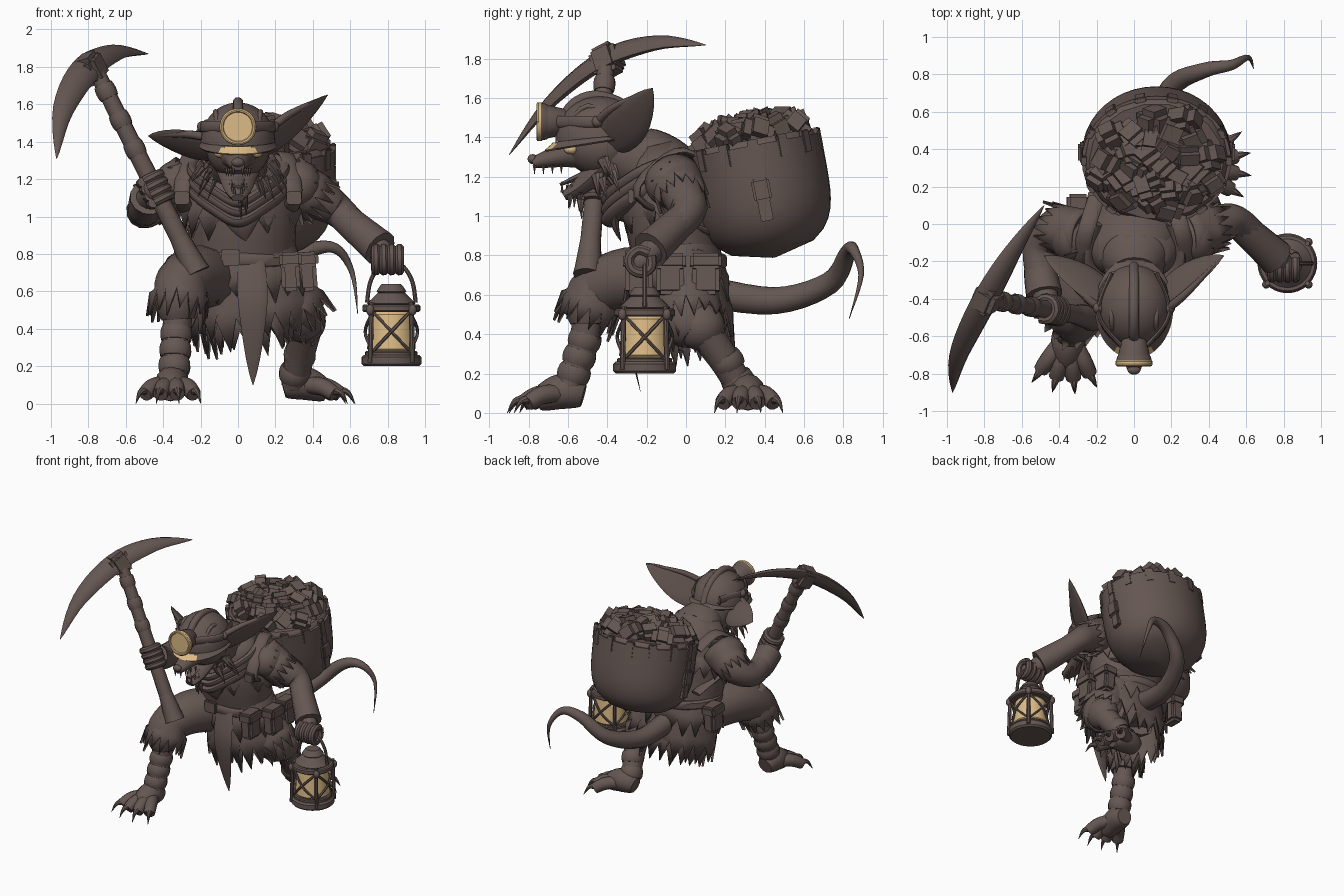
import bpy, bmesh, math, random
from math import sin, cos, pi, tau
from mathutils import Vector, Matrix

random.seed(4)
old = bpy.data.objects.get("Cube")
if old:
    bpy.data.objects.remove(old)
SIDE, UP = Vector((1, 0, 0)), Vector((0, 0, 1))


def material(name, *rgb):
    m = bpy.data.materials.new(name)
    m.use_nodes = True
    m.diffuse_color = (*rgb, 1)
    m.node_tree.nodes["Principled BSDF"].inputs["Base Color"].default_value = (*rgb, 1)
    return m


BROWN = material("dark brown", .13, .095, .085)
GLOW = material("warm tan", .72, .5, .24)


def finish(name, bm, mat=BROWN, matrix=None, angle=40):
    if matrix:
        bm.transform(matrix)
    bmesh.ops.recalc_face_normals(bm, faces=bm.faces)
    mesh = bpy.data.meshes.new(name)
    bm.to_mesh(mesh)
    bm.free()
    mesh.materials.append(mat)
    mesh.shade_smooth()
    mesh.set_sharp_from_angle(angle=math.radians(angle))
    part = bpy.data.objects.new(name, mesh)
    bpy.context.collection.objects.link(part)
    return part


def skin(bm, rings, cap=True):
    for low, high in zip(rings, rings[1:]):
        for i in range(len(low)):
            bm.faces.new((low[i - 1], low[i], high[i], high[i - 1]))
    if cap:
        bm.faces.new(rings[0])
        bm.faces.new(rings[-1])


def ring(bm, center, u, v, segs):
    return [bm.verts.new(center + u * cos(tau * j / segs) + v * sin(tau * j / segs)) for j in range(segs)]


def tube(name, pts, start, end=None, bulge=0, flat=1, up=(.3, .5, .8), segs=12, steps=5, mat=BROWN):
    """Rounded limb along a smooth path, tapering from start to end."""
    end = start if end is None else end
    knots = [Vector(p) for p in pts]
    knots = [knots[0], *knots, knots[-1]]
    path = []
    for a, b, c, d in zip(knots, knots[1:], knots[2:], knots[3:]):
        for s in range(steps):
            t = s / steps
            path.append(b + ((c - a) * t + (2 * a - 5 * b + 4 * c - d) * t ** 2 + (3 * b - a - 3 * c + d) * t ** 3) / 2)
    path.append(knots[-1])
    bm, rings, n, last = bmesh.new(), [], Vector(up), len(path) - 1
    for i, p in enumerate(path):
        t = i / last
        along = (path[min(i + 1, last)] - path[max(i - 1, 0)]).normalized()
        n = (n - along * n.dot(along)).normalized()
        r = max(start + (end - start) * t + bulge * sin(pi * t), .002)
        rings.append(ring(bm, p, n * r, along.cross(n) * r * flat, segs))
    skin(bm, rings)
    return finish(name, bm, mat)


def lathe(name, profile, matrix, segs=32, mat=BROWN):
    bm = bmesh.new()
    skin(bm, [ring(bm, UP * z, SIDE * r, UP.cross(SIDE) * r, segs) for r, z in profile])
    return finish(name, bm, mat, matrix)


def drum(name, matrix, low, high, bottom, top=None, mat=BROWN, segs=32):
    """Turned disc or cylinder with softened rims."""
    top = top or bottom
    soft = min(high - low, top) / 5
    return lathe(name, [(bottom - soft, low), (bottom, low + soft), (top, high - soft), (top - soft, high)], matrix, segs, mat)


def place(loc, rot=(0, 0, 0), scale=(1, 1, 1)):
    m = Matrix.Translation(loc)
    for angle, axis in zip(rot, "XYZ"):
        m = m @ Matrix.Rotation(angle, 4, axis)
    return m @ Matrix.Diagonal((*scale, 1))


def ball(name, loc, scale, mat=BROWN):
    bm = bmesh.new()
    bmesh.ops.create_uvsphere(bm, u_segments=20, v_segments=12, radius=1)
    return finish(name, bm, mat, place(loc, scale=scale))


def box(name, loc, size, rot=(0, 0, 0), base=Matrix(), soft=.2):
    bm = bmesh.new()
    bmesh.ops.create_cube(bm, size=1)
    bm.transform(Matrix.Diagonal((*size, 1)))
    bmesh.ops.bevel(bm, geom=bm.edges[:], offset=min(size) * soft, segments=2, affect='EDGES')
    return finish(name, bm, BROWN, base @ place(loc, rot))


def ragged(name, a, b, start, end, flat=1, jag=.08, up=SIDE, segs=40):
    """Torn cloth sleeve or skirt, spiky at its far end."""
    a, b = Vector(a), Vector(b)
    axis = (b - a).normalized()
    u = (Vector(up) - axis * axis.dot(Vector(up))).normalized()
    bm, rings = bmesh.new(), []
    for t in (0, .3, .7, 1):
        r = start + (end - start) * t ** .7
        rings.append(ring(bm, a.lerp(b, t), u * r, axis.cross(u) * r * flat, segs))
    for j, vert in enumerate(rings[-1]):
        vert.co += axis * jag * (random.uniform(.3, 1) if j % 2 else -.6)
        vert.co += (vert.co - b) * sin(j) * .06
    skin(bm, rings, cap=False)
    finish(name, bm, angle=60).modifiers.new("thickness", 'SOLIDIFY').thickness = .015


def tufts(name, loc, direction, count, length, spread):
    for _ in range(count):
        offset = Vector([random.uniform(-spread, spread) for _ in range(3)])
        root = Vector(loc) + offset
        tip = root + (Vector(direction).normalized() + offset * 3).normalized() * length * random.uniform(.7, 1.2)
        tube(name, [root, tip], length / 4, 0, flat=.5, segs=6, steps=2)


def wraps(name, a, b, radius, count):
    """Evenly spaced bandage rings along a limb or handle."""
    a, b = Vector(a), Vector(b)
    half = (b - a).normalized() * .04
    for k in range(count):
        p = a.lerp(b, k / (count - 1))
        tube(name, [p - half, p + half], radius, bulge=radius / 8, steps=4)


# Torso and clothing
tube("torso", [(.02, 0, .56), (.02, -.08, 1), (0, -.1, 1.2), (0, -.25, 1.38)], .25, .12, bulge=.1, flat=.8, up=SIDE, segs=24)
tube("neck", [(0, -.12, 1.24), (0, -.42, 1.35)], .18, .14)
ragged("shoulder_mantle", (0, -.16, 1.36), (0, -.07, 1), .17, .34, flat=.72)
ragged("tunic_hem", (.02, -.05, .9), (.04, -.03, .62), .25, .34, flat=.76)
ragged("skirt", (.04, -.03, .8), (.1, 0, .42), .27, .34, flat=.74, jag=.12)
ragged("under_skirt", (.04, 0, .7), (.1, .03, .36), .24, .28, flat=.8, jag=.1)
tube("front_flap", [(.07, -.27, .76), (.08, -.31, .5), (.08, -.23, .1)], .07, 0, bulge=.04, flat=.15, up=SIDE)
for k in range(3):
    z = 1.2 - k / 20
    half = [(.2, 0, z + .1), (.24, -.2, z + .03), (.12, -.35, z - .07)]
    other = [(-x, y, h) for x, y, h in reversed(half)]
    tube("scarf_fold", [*half, (0, -.39, z - .13), *other], .045, flat=.6)
tube("scarf_point", [(.02, -.26, 1.18), (.02, -.36, 1), (.04, -.33, .87)], .22, 0, flat=.25, up=SIDE)
drum("belt", place((.03, -.04, .77), (0, .06, 0), (1, .83, 1)), -.035, .035, .3)
box("belt_buckle", (-.04, -.295, .78), (.1, .03, .09))
for x, y in ((.37, -.08), (.36, .1), (-.3, .08), (.28, -.24)):
    box("belt_pouch", (x, y, .7), (.1, .14, .2), (0, -.2 * x, 0))
    box("pouch_flap", (x, y, .77), (.12, .16, .08), (0, -.2 * x, 0))
for s in (-1, 1):
    tube("pack_strap", [(s * .2, .14, 1.25), (s * .26, -.05, 1.33), (s * .3, -.25, 1.1), (s * .2, .16, .9)],
         .045, flat=.35, up=SIDE)
    box("strap_buckle", (s * .3, -.28, 1.1), (.08, .03, .07))

# Head, jaws and ears
ball("skull", (0, -.43, 1.36), (.17, .19, .16))
tube("snout", [(0, -.48, 1.33), (0, -.62, 1.31), (0, -.78, 1.27)], .13, .035, flat=.75, up=SIDE)
ball("nose", (0, -.78, 1.29), (.035, .025, .025))
tube("lower_jaw", [(0, -.43, 1.25), (0, -.54, 1.15), (0, -.62, 1.1)], .12, .035, flat=.6, up=SIDE)
tube("tongue", [(0, -.5, 1.22), (0, -.64, 1.16)], .05, .02, flat=.4, up=SIDE)
for s in (-1, 1):
    ball("eye", (s * .1, -.585, 1.34), (.03, .035, .025), GLOW)
    for k in range(4):
        gum = Vector((s * (.025 + k / 80), -.77 + k / 22, 1.26))
        tube("upper_tooth", [gum, gum - UP / 22], .011, 0, segs=6)
        gum = Vector((s * (.02 + k / 80), -.63 + k / 32, 1.12))
        tube("lower_tooth", [gum, gum + UP / 18], .01, 0, segs=6)
    tufts("cheek_fur", (s * .14, -.42, 1.24), (s * .5, .3, -1), 9, .12, .05)
    lift = .24 if s > 0 else .02
    tip = (s * .48, -.17, 1.41 + lift)
    tube("ear", [(s * .12, -.4, 1.36), (s * .28, -.29, 1.38 + lift * .4), tip], .07, 0, bulge=.075, flat=.22, up=(0, .8, -.6))
    tube("ear_rim", [(s * .17, -.46, 1.42 + lift * .2), (s * .28, -.37, 1.43 + lift * .5), tip], .02, 0, bulge=.01)
tufts("chin_fur", (0, -.55, 1.12), -UP, 10, .1, .04)

# Miner's helmet with lamp
dome = [(.2 * cos(k * pi / 17), .21 * sin(k * pi / 17)) for k in range(9)]
lathe("helmet", dome, place((0, -.44, 1.4), (.1, 0, 0), (1, 1.12, 1)))
brim = drum("helmet_brim", place((0, -.45, 1.39), (.16, 0, 0), (.84, 1.1, 1)), -.02, .02, .25, .215, segs=48)
brim.data.materials.append(GLOW)
for face in brim.data.polygons:
    if face.center.y < -.66 and abs(face.center.x) < .13 and face.normal.y < -.2:
        face.material_index = 1
tube("helmet_ridge", [(0, -.65, 1.45), (0, -.57, 1.57), (0, -.45, 1.61), (0, -.3, 1.55), (0, -.22, 1.41)], .028)
for s in (-1, 1):
    tube("helmet_rib", [(s * .1, -.61, 1.42), (s * .12, -.5, 1.56), (s * .11, -.26, 1.44)], .014)
    tube("lamp_strap", [(s * .07, -.65, 1.48), (s * .19, -.48, 1.48), (s * .12, -.26, 1.48)], .03, flat=.4, up=UP)
    ball("helmet_rivet", (s * .19, -.45, 1.48), (.03, .03, .03))
facing = place((0, -.6, 1.48), (pi / 2, 0, 0))
drum("lamp_body", facing, 0, .12, .065, .085)
drum("lamp_hood", facing, .1, .14, .09, .095)
drum("lamp_lens", facing, .13, .15, .098, mat=GLOW)
loop = [facing @ Vector((.088 * cos(k * pi / 6), .088 * sin(k * pi / 6), .15)) for k in range(13)]
tube("lamp_rim", loop, .011, segs=8, mat=GLOW)


def fist(name, center, axis):
    center, axis = Vector(center), Vector(axis).normalized()
    u = axis.orthogonal().normalized()
    v = axis.cross(u)
    ball(name, center, (.075, .07, .07))
    for k in range(4):
        knuckle = center + axis * (k - 1.5) * .042
        curl = [knuckle + (u * cos(a) + v * sin(a)) * .06 for a in range(7)]
        tube(name + "_finger", curl, .026, segs=8, steps=3)


# Arms
tube("left_arm", [(.28, -.05, 1.18), (.46, 0, 1.08), (.57, 0, 1), (.8, -.22, .78)], .13, .06)
tube("left_gauntlet", [(.56, 0, 1), (.76, -.18, .83)], .08, .1)
fist("left_hand", (.8, -.23, .77), SIDE)
tube("right_arm", [(-.26, -.05, 1.18), (-.4, -.02, 1.1), (-.5, -.12, 1.03), (-.5, -.28, 1.06), (-.45, -.46, 1.14)], .13, .06)
tube("right_gauntlet", [(-.49, -.12, 1.03), (-.5, -.25, 1.04), (-.48, -.38, 1.1)], .08, .1)
for s in (-1, 1):
    ball("shoulder_pad", (s * .33, -.07, 1.17), (.12, .14, .13))
    ragged("sleeve", (s * .26, -.06, 1.2), (s * .43, -.02, 1.09), .14, .13, up=(0, 1, 0), segs=28)
    tufts("shoulder_fur", (s * .33, -.1, 1.23), (s, -.2, -.2), 6, .1, .05)


def foot(side, x, y, heading):
    """Clawed paw pointing along the given heading."""
    def at(reach, z, angle=heading):
        return x + cos(angle) * reach, y + sin(angle) * reach, z
    tube(side + "_foot", [at(-.06, .09), at(.05, .11), at(.18, .06)], .06, .05, bulge=.035, up=UP)
    for k in range(4):
        turn = heading + (k - 1.5) / 2.7
        tube(side + "_toe", [at(.06, .1, turn), at(.17, .09, turn), at(.25, .05, turn)], .045, .04, bulge=.005)
        tube(side + "_claw", [at(.23, .07, turn), at(.29, .06, turn), at(.33, 0, turn)], .03, 0, segs=8)


# Legs and feet
tube("right_thigh", [(-.1, -.04, .66), (-.24, -.3, .68), (-.32, -.48, .6), (-.32, -.5, .45)], .17, .09, bulge=.02)
tube("right_shin", [(-.32, -.5, .5), (-.33, -.52, .35), (-.34, -.6, .12)], .08, .07)
wraps("right_leg_wrap", (-.33, -.515, .37), (-.34, -.57, .2), .078, 3)
ragged("right_trouser", (-.28, -.4, .76), (-.32, -.5, .5), .1, .16, jag=.1, segs=30)
foot("right", -.35, -.58, -pi / 2 - .08)
tube("left_thigh", [(.15, .02, .64), (.31, 0, .49), (.37, .06, .4)], .18, .1, bulge=.01)
ball("left_knee", (.36, .07, .44), (.11, .13, .12))
tube("left_shin", [(.36, .1, .4), (.33, .2, .26), (.3, .29, .1)], .09, .07)
wraps("left_leg_wrap", (.33, .21, .26), (.305, .265, .16), .078, 2)
ragged("left_trouser", (.2, 0, .65), (.34, .02, .46), .16, .17, up=(0, 1, 0), segs=30)
foot("left", .3, .31, .03)

# Tail
tube("tail", [(.05, .08, .62), (.09, .45, .57), (.2, .73, .66), (.37, .82, .81), (.52, .85, .83), (.61, .89, .7), (.64, .83, .48)], .085, 0)

# Pack full of rocks
pack = place((.12, .45, .79), (.19, 0, 0), (1.05, .92, 1))
lathe("pack_body", [(.37 * (1 - (1 - k / 12) ** 5) ** .5 + .01, .58 * k / 12) for k in range(13)], pack, 40)
drum("pack_rim", pack, .5, .61, .375, .365, segs=18)


def around_pack(name, count, z, size):
    for k in range(count):
        a = tau * k / count
        box(name, (.37 * cos(a), .37 * sin(a), z), size, (0, 0, a), pack)


around_pack("rim_tab", 14, .55, (.03, .06, .12))
around_pack("side_strap", 2, .34, (.03, .07, .3))
around_pack("strap_pocket", 2, .35, (.06, .1, .12))
for k in range(27):
    r, a = .29 * math.sqrt((k + .3) / 27), k * 2.4
    size = [random.uniform(.13, .18) for _ in SIDE]
    spin = [random.uniform(0, tau) for _ in SIDE]
    box("rock", (r * cos(a), r * sin(a), .68 - .7 * r * r), size, spin, pack, soft=.25)

# Pickaxe
top, butt = Vector((-.79, -.4, 1.84)), Vector((-.22, -.5, .7))
tube("pick_handle", [top, butt], .042, .055, steps=12)
tube("handle_foot", [top.lerp(butt, .8), butt], .045, .075)
wraps("handle_wrap", top.lerp(butt, .15), top.lerp(butt, .42), .05, 3)
tube("pick_blade", [(-.97, -.9, 1.31), (-.935, -.7, 1.57), (-.81, -.43, 1.79), (-.65, -.15, 1.88), (-.48, .1, 1.87)],
     0, bulge=.08, flat=.5, up=(-.8, .1, .5), segs=8)
box("pick_socket", (-.785, -.4, 1.79), (.13, .15, .16), (.3, -.45, -.4))
fist("right_hand", top.lerp(butt, .61), butt - top)

# Lantern
hub = Vector((.82, -.21, .2))
stand = place(hub)
drum("lantern_base", stand, 0, .06, .16)
drum("lantern_step", stand, .05, .08, .14)
drum("lantern_glass", stand, .07, .3, .13, .115, mat=GLOW)
drum("lantern_collar", stand, .29, .33, .155)
drum("lantern_cap", stand, .32, .4, .13, .08)
drum("lantern_chimney", stand, .39, .44, .08, .06)


def on_glass(step, z, r=.14):
    angle = (step + .5) * pi / 2
    return hub + Vector((r * cos(angle), r * sin(angle), z))


for k in range(4):
    tube("lantern_post", [on_glass(k, .02, .16), on_glass(k, .34, .15)], .014, segs=8)
    ball("lantern_rivet", on_glass(k, .3, .16), (.022, .022, .03))
    for low, high in ((.08, .29), (.29, .08)):
        tube("lantern_cross", [on_glass(k, low), on_glass(k + .5, .185), on_glass(k + 1, high)], .009, segs=6)
bail = [hub + Vector((-.13 * cos(k * pi / 6), 0, .34 + .22 * sin(k * pi / 6))) for k in range(7)]
tube("lantern_bail", bail, .012, segs=8)
